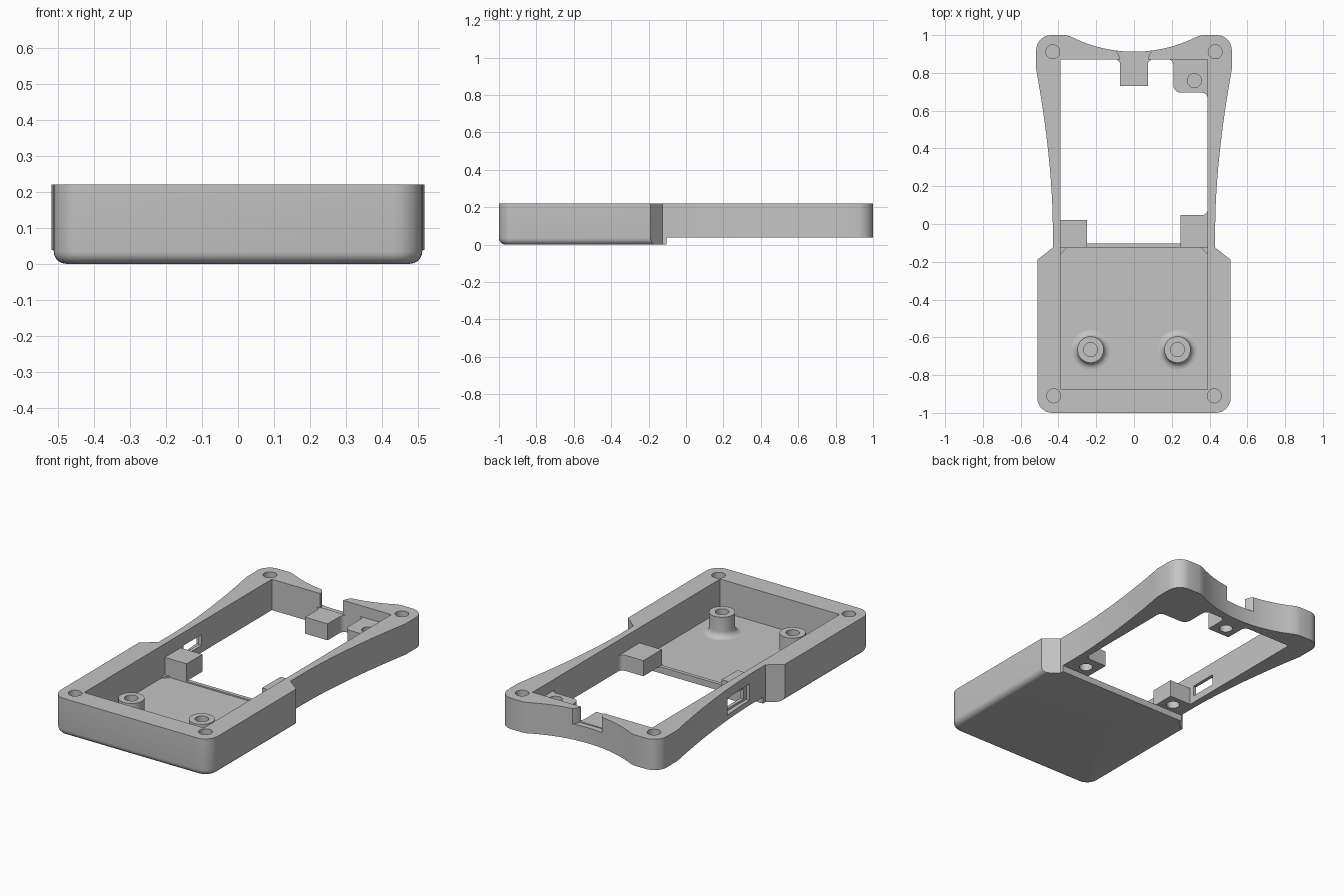
import bpy, bmesh, math

cube = bpy.data.objects.get("Cube")
if cube:
    bpy.data.objects.remove(cube, do_unlink=True)

grey = bpy.data.materials.new("plain_grey")
grey.use_nodes = True
COLOUR = (0.55, 0.55, 0.55, 1)
grey.diffuse_color = COLOUR
grey.node_tree.nodes["Principled BSDF"].inputs["Base Color"].default_value = COLOUR

TOP = 0.22       # rim height
FRAME = 0.038    # underside of the open frame
FLOOR = 0.03     # top of the tray floor
BACK = 0.872     # inner face of the back wall
HOLE = 0.037     # screw hole radius


def arc(cx, cy, r, a0, a1, n=8):
    angles = [math.radians(a0 + (a1 - a0) * i / n) for i in range(n + 1)]
    return [(cx + r * math.cos(a), cy + r * math.sin(a)) for a in angles]


def rect(x0, x1, y0, y1):
    return [(x0, y0), (x1, y0), (x1, y1), (x0, y1)]


def mirrored(pts):
    return pts + [(-x, y) for x, y in reversed(pts)]


def add(name, bm):
    bmesh.ops.recalc_face_normals(bm, faces=bm.faces[:])
    mesh = bpy.data.meshes.new(name)
    bm.to_mesh(mesh)
    bm.free()
    mesh.materials.append(grey)
    ob = bpy.data.objects.new(name, mesh)
    bpy.context.collection.objects.link(ob)
    return ob


def prism(name, pts, z0, z1, round_bottom=None):
    """Extrude an outline; optionally round its bottom edges by a rule."""
    bm = bmesh.new()
    face = bm.faces.new([bm.verts.new((x, y, z0)) for x, y in pts])
    bottom = face.edges[:]
    res = bmesh.ops.extrude_face_region(bm, geom=[face], use_keep_orig=True)
    for v in res["geom"]:
        if isinstance(v, bmesh.types.BMVert):
            v.co.z = z1
    bmesh.ops.recalc_face_normals(bm, faces=bm.faces[:])
    if round_bottom:
        edges = [e for e in bottom if round_bottom(e)]
        bmesh.ops.bevel(bm, geom=edges, offset=0.035, segments=5, profile=0.5,
                        affect='EDGES', clamp_overlap=False)
    return add(name, bm)


def drill(x, y, z0, z1):
    return prism("cutter", arc(x, y, HOLE, 0, 345, 23), z0, z1)


def activate(ob):
    bpy.ops.object.select_all(action='DESELECT')
    ob.select_set(True)
    bpy.context.view_layer.objects.active = ob


def cut(ob, cutters):
    activate(ob)
    for c in cutters:
        c.hide_render = True
        mod = ob.modifiers.new("cut", 'BOOLEAN')
        mod.operation = 'DIFFERENCE'
        mod.solver = 'EXACT'
        mod.object = c
        bpy.ops.object.modifier_apply(modifier=mod.name)
        bpy.data.objects.remove(c, do_unlink=True)


def smooth(ob):
    activate(ob)
    bpy.ops.object.shade_smooth_by_angle(angle=math.radians(30))


# Outer outline of the left half, from the front centre to the back centre
half = arc(0.432, -0.92, 0.08, -90, 0)
half += [(0.512, -0.19), (0.43, -0.125)]
half += [(0.43 + 0.088 * (i / 14) ** 1.7, 0.82 * i / 14) for i in range(15)]
half += arc(0.438, 0.92, 0.08, 0, 90)
half += [(0.365, 1.0)]
R = 0.738
half += [(x, 0.912 + R - math.sqrt(R * R - x * x))
         for x in [0.34 * (1 - i / 10) for i in range(11)]]
outline = half + [(-x, y) for x, y in reversed(half[:-1])]

# Case body: rounded tray in front, open frame behind
body = prism("case_body", outline, 0, TOP,
             lambda e: all(v.co.y < -0.189 for v in e.verts))
tray = mirrored([(0.39, -0.875), (0.39, -0.16), (0.355, -0.125)])
notch = mirrored([(0.07, 0.85), (0.08, 0.895), (0.105, 0.93)])
cutters = [
    prism("under_frame", rect(-1, 1, -0.103, 1.5), -1, FRAME),
    prism("opening", rect(-0.39, 0.39, -0.103, BACK), -1, 1),
    prism("cavity", rect(-0.39, 0.39, -0.875, -0.05), FRAME, 1),
    prism("tray_recess", tray, FLOOR, 1),
    prism("cable_notch", notch, 0.13, 1),
    prism("side_slot", rect(-0.6, -0.3, 0.05, 0.215), 0.08, 0.143),
    prism("slot_recess", rect(-0.6, -0.41, 0.022, 0.243), 0.068, 0.165),
]
for s in (-1, 1):
    cutters += [drill(s * 0.43, 0.912, 0.07, 1), drill(s * 0.425, -0.91, 0.07, 1)]
cut(body, cutters)
smooth(body)

# Support tabs on the frame walls
right_tab = prism("right_support_tab", rect(-0.4, -0.248, -0.125, 0.022), FRAME, 0.14)
cut(right_tab, [drill(-0.32, -0.045, 0, 0.11)])

left_pts = [(0.245, 0.047)] + arc(0.36, 0.077, 0.03, 270, 360)
left_pts += [(0.4, 0.077), (0.4, -0.125), (0.245, -0.125)]
left_tab = prism("left_support_tab", left_pts, FRAME, 0.13)
cut(left_tab, [drill(0.32, -0.035, 0, 0.1)])

side = [(0.073, 0.73)] + arc(0.103, 0.842, 0.03, 180, 90) + [(0.103, 0.88)]
back_tab = prism("back_support_tab", mirrored(side), FRAME, 0.135)
cut(back_tab, [drill(0, 0.795, 0, 0.1)])

corner = [(0.178, 0.88)] + arc(0.178, 0.842, 0.03, 90, 0)
corner += arc(0.248, 0.735, 0.04, 180, 270)
corner += arc(0.36, 0.665, 0.03, 90, 0) + [(0.395, 0.665), (0.395, 0.88)]
corner_tab = prism("corner_screw_tab", corner, FRAME, 0.155)
cut(corner_tab, [drill(0.32, 0.759, 0.06, 1)])

for tab in (right_tab, left_tab, back_tab, corner_tab):
    smooth(tab)

# Screw bosses with a flared foot on the tray floor
profile = [(0.105 - x, FLOOR + 0.035 - y)
           for x, y in arc(0, 0, 0.035, 0, 90, 6)][::-1]
profile += [(0.07, 0.15), (HOLE, 0.15), (HOLE, 0.05), (0, 0.05)]
for s, label in ((-1, "right"), (1, "left")):
    bm = bmesh.new()
    verts = [bm.verts.new((s * 0.23 + r, -0.665, z)) for r, z in profile]
    edges = [bm.edges.new(p) for p in zip(verts, verts[1:])]
    bmesh.ops.spin(bm, geom=verts + edges, cent=(s * 0.23, -0.665, 0), axis=(0, 0, 1),
                   angle=math.tau, steps=32)
    bmesh.ops.remove_doubles(bm, verts=bm.verts[:], dist=0.0005)
    boss = add(label + "_screw_boss", bm)
    # Keep the open shell facing outward
    if sum(p.normal.z * p.area for p in boss.data.polygons) < 0:
        boss.data.flip_normals()
    smooth(boss)
